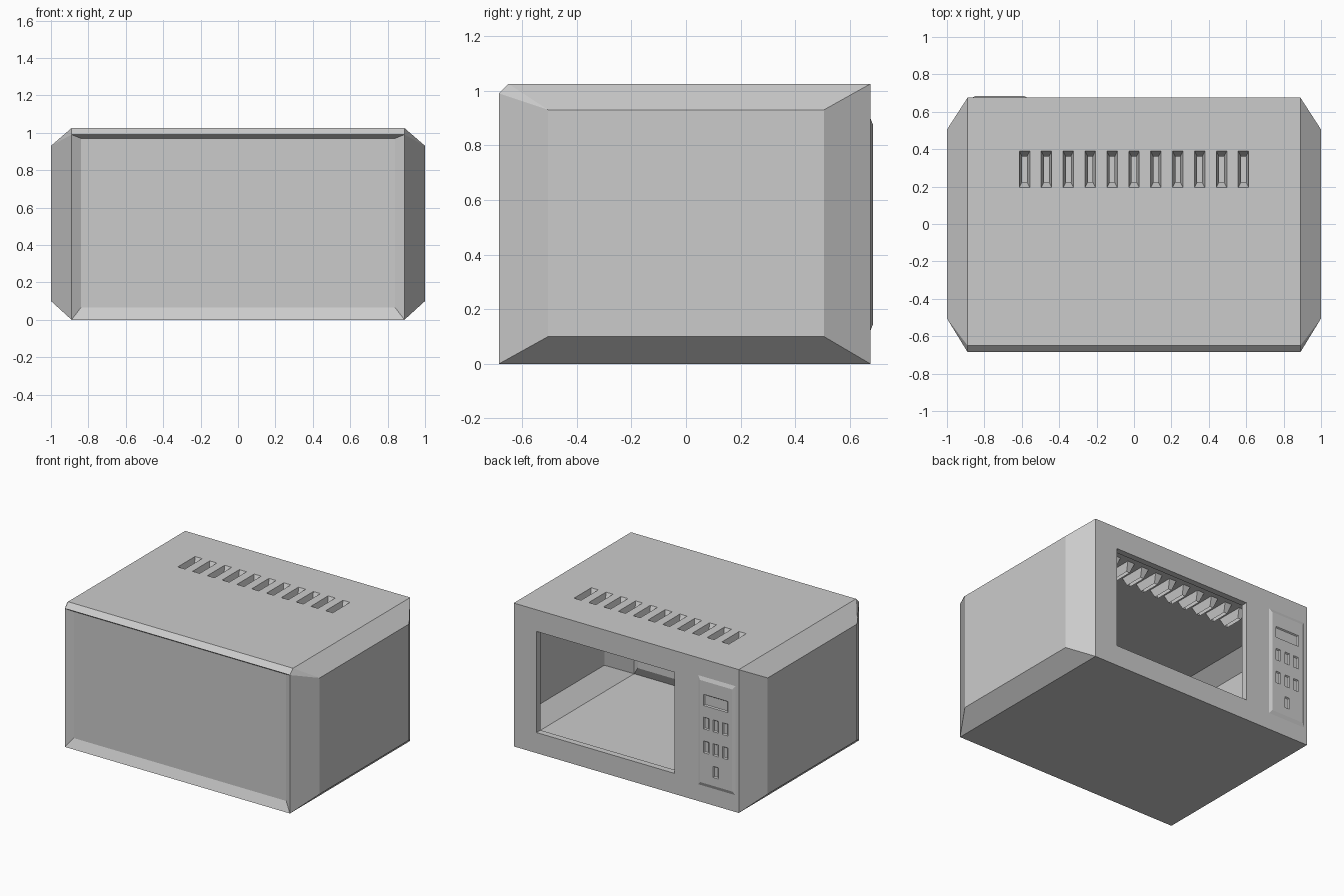
import bpy, bmesh

if "Cube" in bpy.data.objects:
    bpy.data.objects.remove(bpy.data.objects["Cube"])

F, B, H, W = -0.685, 0.675, 1.025, 0.89   # front y, door-side y, height, half width


def plate(bm, rect, holes, place):
    """Flat rectangle (u0, v0, u1, v1) with rectangular holes."""
    us = sorted({r[i] for r in [rect] + holes for i in (0, 2)})
    vs = sorted({r[i] for r in [rect] + holes for i in (1, 3)})
    for u0, u1 in zip(us, us[1:]):
        for v0, v1 in zip(vs, vs[1:]):
            cu, cv = (u0 + u1) / 2, (v0 + v1) / 2
            if any(h[0] < cu < h[2] and h[1] < cv < h[3] for h in holes):
                continue
            bm.faces.new([bm.verts.new(place(u, v)) for u, v in
                          ((u0, v0), (u1, v0), (u1, v1), (u0, v1))])


def corners(r, place):
    return [place(u, v) for u, v in ((r[0], r[1]), (r[2], r[1]), (r[2], r[3]), (r[0], r[3]))]


def shrink(r, du, dv):
    return (r[0] + du, r[1] + dv, r[2] - du, r[3] - dv)


def loft(bm, a, b, cap=False):
    """Ring of quads between two loops, optionally closed on the second."""
    n = len(a)
    for i in range(n):
        j = (i + 1) % n
        bm.faces.new([bm.verts.new(p) for p in (a[i], a[j], b[j], b[i])])
    if cap:
        bm.faces.new([bm.verts.new(p) for p in b])


def finish(bm, name):
    bmesh.ops.remove_doubles(bm, verts=bm.verts, dist=0.0005)
    bmesh.ops.recalc_face_normals(bm, faces=bm.faces)
    me = bpy.data.meshes.new(name)
    bm.to_mesh(me)
    bm.free()
    bpy.context.collection.objects.link(bpy.data.objects.new(name, me))


def at_y(y):
    return lambda u, v: (u, y, v)


def at_z(z):
    return lambda u, v: (u, v, z)


# casing: hollow shell with vented top and window opening
bm = bmesh.new()
slots = [(0.117 * i - 0.028, 0.195, 0.117 * i + 0.028, 0.39) for i in range(-5, 6)]
window = (-0.38, 0.147, 0.71, 0.87)
plate(bm, (-W, -0.65, W, B), slots, at_z(H))
plate(bm, (-W, F, W, B), [], at_z(0))
plate(bm, (-W, 0, W, H), [window], at_y(B))

# vent funnels and window reveal
for s in slots:
    loft(bm, corners(s, at_z(H)), corners(shrink(s, 0.015, 0.03), at_z(H - 0.06)))
loft(bm, corners(window, at_y(B)), corners(window, at_y(B - 0.045)))

# chamfered top edge and recessed plate on the -y face
bm.faces.new([bm.verts.new(p) for p in
              ((-W, -0.65, H), (W, -0.65, H), (W, F, 0.99), (-W, F, 0.99))])
loft(bm, corners((-W, 0, W, 0.99), at_y(F)),
     corners((-0.84, 0.065, 0.84, 0.97), at_y(F + 0.03)), cap=True)

# bulged side panels
for s in (-1, 1):
    outer = [(-0.65, H), (B, H), (B, 0), (F, 0), (F, 0.99)]
    inner = [(-0.505, 0.93), (0.505, 0.93), (0.505, 0.1), (-0.505, 0.1)]
    a = [(s * W, y, z) for y, z in outer]
    b = [(s, y, z) for y, z in inner]
    for i in range(3):
        bm.faces.new([bm.verts.new(p) for p in (a[i], a[i + 1], b[i + 1], b[i])])
    bm.faces.new([bm.verts.new(p) for p in (a[3], a[4], b[0], b[3])])
    bm.faces.new([bm.verts.new(p) for p in (a[4], a[0], b[0])])
    bm.faces.new([bm.verts.new(p) for p in b])
finish(bm, "casing")

# control panel: raised plate with sunken display and buttons
bm = bmesh.new()
rim = (-0.865, 0.12, -0.57, 0.9)
face = shrink(rim, 0.02, 0.025)
keys = [(x - 0.02, z - 0.042, x + 0.02, z + 0.042)
        for z in (0.575, 0.405) for x in (-0.64, -0.715, -0.79)]
keys += [(-0.735, 0.205, -0.695, 0.285), (-0.81, 0.7, -0.62, 0.78)]
loft(bm, corners(rim, at_y(B)), corners(face, at_y(0.685)))
plate(bm, face, keys, at_y(0.685))
for k in keys:
    loft(bm, corners(k, at_y(0.685)), corners(shrink(k, 0.006, 0.006), at_y(0.677)), cap=True)
finish(bm, "control_panel")
